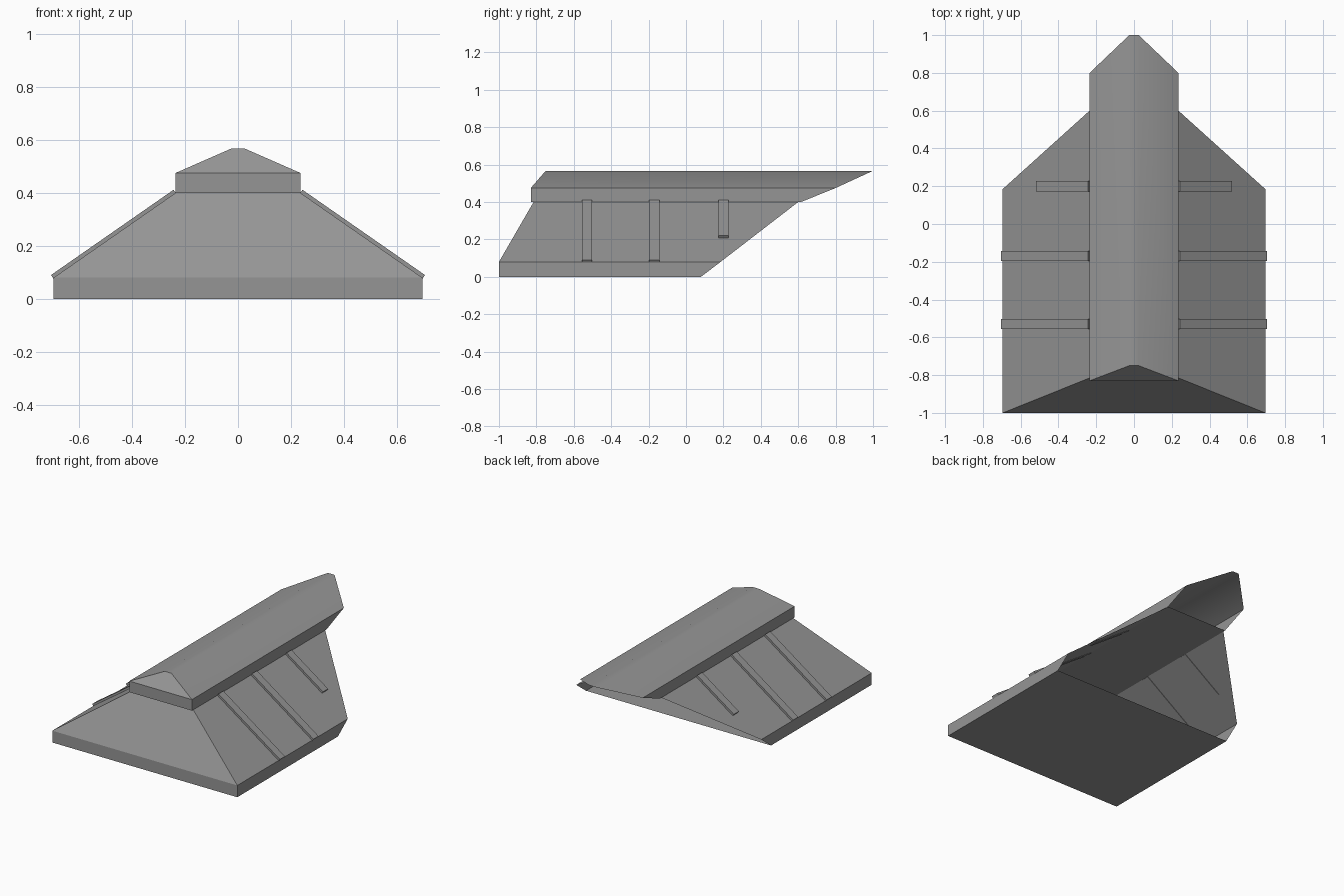
import bpy, math
from mathutils import Vector

cube = bpy.data.objects.get("Cube")
if cube:
    bpy.data.objects.remove(cube, do_unlink=True)

# Single grey finish
grey = bpy.data.materials.new("plain_grey")
GREY = (0.3, 0.3, 0.3, 1)
grey.diffuse_color = GREY
grey.use_nodes = True
grey.node_tree.nodes["Principled BSDF"].inputs["Base Color"].default_value = GREY

HALF_W, TOP_W = 0.695, 0.235      # half widths of base and ridge
EAVE_Z, RIDGE_Z = 0.08, 0.4       # heights where the side slope starts and ends


def make(name, verts, faces):
    mesh = bpy.data.meshes.new(name)
    mesh.from_pydata(verts, [], faces)
    mesh.materials.append(grey)
    obj = bpy.data.objects.new(name, mesh)
    bpy.context.collection.objects.link(obj)
    return obj


def loft(name, right_half, back_open=True, front_cap=True):
    """Skin a mirrored profile of (x, z, front y, back y) from front to back."""
    profile = right_half + [(-x, z, f, b) for x, z, f, b in reversed(right_half)]
    n = len(profile)
    verts = [(x, f, z) for x, z, f, b in profile] + [(x, b, z) for x, z, f, b in profile]
    faces = [(i, (i + n - 1) % n, (i + n - 1) % n + n, i + n) for i in range(n)]
    faces = [tuple(reversed(f)) for f in faces]
    if front_cap:
        # stacked quads keep each front band flat
        faces += [(i, i + 1, n - 2 - i, n - 1 - i) for i in range(len(right_half) - 1)]
    return make(name, verts, faces)


# Hull: wide base with sloping sides, open under the raked back
hull = loft("hull", [
    (HALF_W, 0, -1, 0.08),
    (HALF_W, EAVE_Z, -1, 0.185),
    (TOP_W, RIDGE_Z, -0.815, 0.6),
])

# Ridge cap: long roofed beam reaching out over the back, open at its raked end
cap = loft("ridge_cap", [
    (TOP_W, RIDGE_Z, -0.83, 0.615),
    (TOP_W, 0.475, -0.83, 0.8),
    (0.025, 0.567, -0.75, 1),
])
bpy.ops.object.select_all(action="DESELECT")
cap.select_set(True)
bpy.context.view_layer.objects.active = cap
bpy.ops.object.shade_smooth_by_angle(angle=math.radians(30))

# Ribs: slim bars running down both side slopes
top = Vector((TOP_W, 0, RIDGE_Z))
down = (Vector((HALF_W, 0, EAVE_Z)) - top).normalized()
out = Vector((-down.z, 0, down.x))
BOX = [(0, 1, 3, 2), (4, 6, 7, 5), (0, 4, 5, 1), (2, 3, 7, 6), (0, 2, 6, 4), (1, 5, 7, 3)]


def rib(name, y, end_x, side):
    length = (end_x - TOP_W) / down.x
    verts = []
    for dist in (0, length):
        for dy in (-0.027, 0.027):
            for lift in (-0.004, 0.014):
                p = top + down * dist + out * lift
                verts.append((p.x * side, y + dy, p.z))
    faces = BOX if side > 0 else [tuple(reversed(f)) for f in BOX]
    make(name, verts, faces)


for label, y, end_x in (("front", -0.53, 0.697), ("middle", -0.17, 0.697), ("back", 0.2, 0.51)):
    for side_name, side in (("left", 1), ("right", -1)):
        rib(f"{label}_rib_{side_name}", y, end_x, side)
